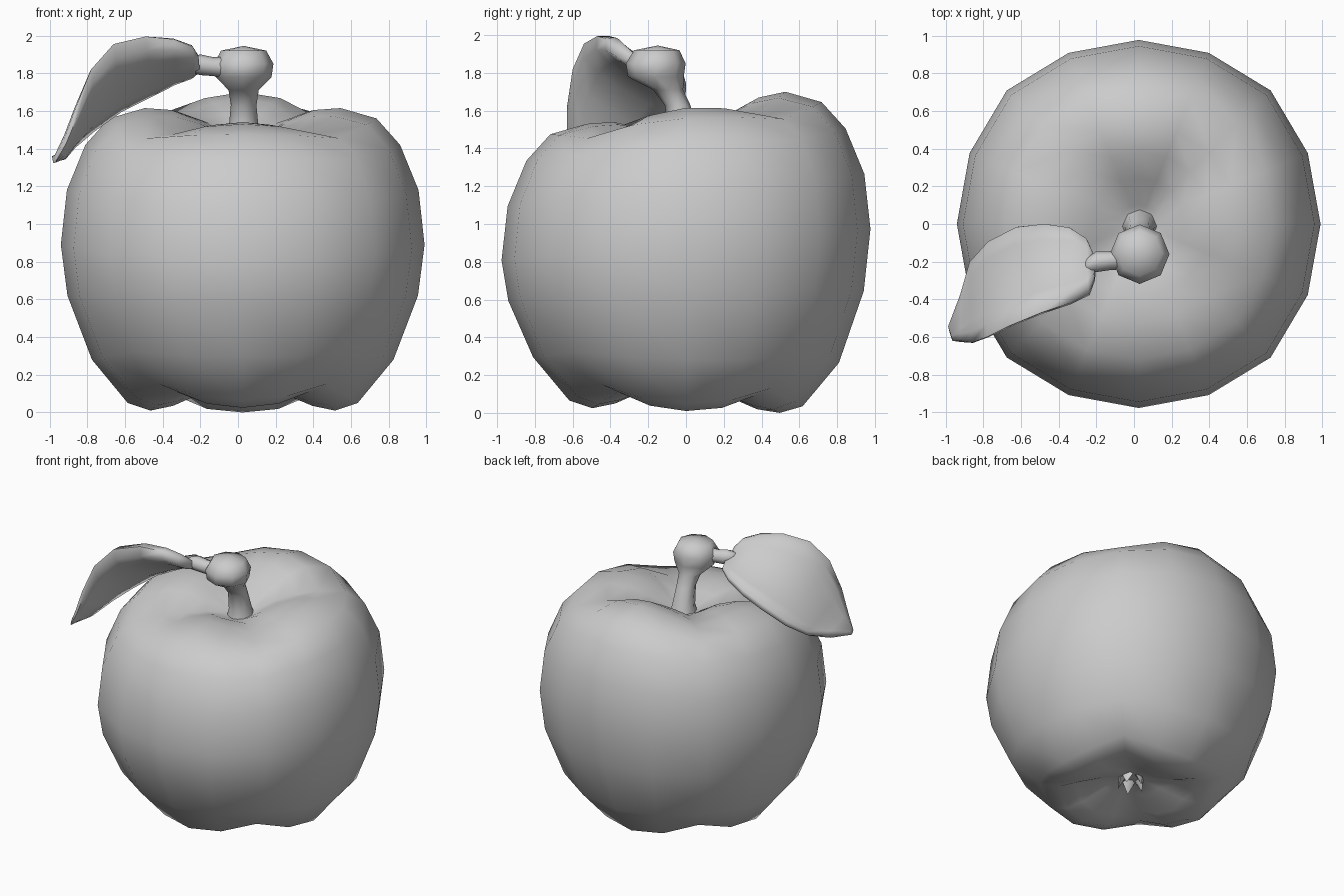
import bpy, bmesh, math
from mathutils import Vector, Matrix

if "Cube" in bpy.data.objects:
    bpy.data.objects.remove(bpy.data.objects["Cube"])


def make_object(name, bm, angle=60):
    bmesh.ops.recalc_face_normals(bm, faces=bm.faces)
    me = bpy.data.meshes.new(name)
    bm.to_mesh(me)
    bm.free()
    ob = bpy.data.objects.new(name, me)
    bpy.context.collection.objects.link(ob)
    bpy.ops.object.select_all(action='DESELECT')
    ob.select_set(True)
    bpy.context.view_layer.objects.active = ob
    bpy.ops.object.shade_smooth_by_angle(angle=math.radians(angle))
    return ob


def skin(bm, rings, caps=False):
    """Bridge consecutive rings; a one-point ring becomes a pole."""
    vs = [[bm.verts.new(p) for p in r] for r in rings]
    for a, b in zip(vs, vs[1:]):
        n = max(len(a), len(b))
        for i in range(n):
            j = (i + 1) % n
            quad = [a[i % len(a)], a[j % len(a)], b[j % len(b)], b[i % len(b)]]
            bm.faces.new(list(dict.fromkeys(quad)))
    if caps:
        bm.faces.new(vs[0])
        bm.faces.new(vs[-1])


def circle(c, r, n):
    if r == 0:
        return [Vector(c)]
    return [Vector((c[0] + r * math.cos(2 * math.pi * i / n),
                    c[1] + r * math.sin(2 * math.pi * i / n), c[2])) for i in range(n)]


# Apple body: radius, height, and height change in the four diagonal grooves
PROFILE = [
    (0, 1.44, 0), (0.10, 1.465, 0), (0.24, 1.55, -0.04), (0.38, 1.605, -0.085),
    (0.52, 1.615, -0.09), (0.71, 1.56, -0.055), (0.835, 1.42, -0.02), (0.933, 1.18, 0),
    (0.965, 0.89, 0), (0.93, 0.62, 0.01), (0.80, 0.28, 0.03), (0.61, 0.05, 0.09),
    (0.49, 0.01, 0.09), (0.37, 0.035, 0.08), (0.2, 0.11, 0.03), (0, 0.17, 0)]
SIDES = 16
groove = [0, 0.25, 1, 0.25]
rings = []
for r, z, dz in PROFILE:
    ring = []
    for i in range(SIDES if r else 1):
        a = 2 * math.pi * i / SIDES
        g = groove[i % 4] if r else 0
        rr = r * (1 + 0.026 * g)
        # the top leans up towards the back
        s = math.sin(a)
        lean = 0.085 * s * abs(s) ** 0.5 * min(r / 0.5, 1) * min(max((z - 0.5) / 0.4, 0), 1)
        low = 0.015 * s if z < 0.3 else 0
        ring.append((0.025 + rr * math.cos(a), 1.012 * rr * s,
                     max(z + dz * g + lean - low, 0)))
    rings.append(ring)
bm = bmesh.new()
skin(bm, rings)
make_object("apple_body", bm, 80)

# Stem leaning forward with a knobbly head
STEM = [
    ((0.03, -0.01, 1.43), 0.10), ((0.03, -0.015, 1.50), 0.08), ((0.03, -0.045, 1.63), 0.068),
    ((0.03, -0.095, 1.71), 0.08), ((0.03, -0.16, 1.78), 0.148), ((0.03, -0.16, 1.85), 0.158),
    ((0.03, -0.155, 1.92), 0.12), ((0.03, -0.15, 1.945), 0)]
bm = bmesh.new()
skin(bm, [circle(c, r, 8) for c, r in STEM])
make_object("stem", bm, 80)

# Leaf stalk
bm = bmesh.new()
stalk = []
for x, y, z, r in [(-0.05, -0.18, 1.83, 0.06), (-0.13, -0.195, 1.835, 0.05),
                   (-0.20, -0.20, 1.845, 0.055), (-0.25, -0.22, 1.845, 0.04),
                   (-0.28, -0.23, 1.845, 0)]:
    stalk.append([(x, y + r * math.cos(k * math.pi / 4), z + r * math.sin(k * math.pi / 4))
                  for k in range(8 if r else 1)])
skin(bm, stalk)
make_object("leaf_stalk", bm, 80)

# Leaf: back edge, front edge and thickness at each station;
# hollow upper face, rounded front lip and belly on the underside
LEAF = [
    ((-0.21, -0.17, 1.82), (-0.21, -0.29, 1.89), 0.05),
    ((-0.25, -0.08, 1.80), (-0.24, -0.37, 1.94), 0.08),
    ((-0.34, -0.02, 1.77), (-0.34, -0.42, 1.98), 0.09),
    ((-0.47, 0.0, 1.705), (-0.49, -0.47, 1.995), 0.10),
    ((-0.62, -0.015, 1.63), (-0.66, -0.54, 1.955), 0.10),
    ((-0.77, -0.09, 1.52), (-0.78, -0.60, 1.82), 0.09),
    ((-0.87, -0.20, 1.435), (-0.86, -0.63, 1.62), 0.08),
    ((-0.92, -0.38, 1.37), (-0.92, -0.62, 1.46), 0.07),
    ((-0.985, -0.55, 1.345), (-0.965, -0.61, 1.36), 0.05)]
DOWN = Vector((0.12, -0.55, -0.80))
ACROSS = 6
rows = []
for back, front, thick in LEAF:
    b, f = Vector(back), Vector(front)
    w = (f - b).length
    top, belly = [], []
    for k in range(ACROSS + 1):
        t = k / ACROSS
        arch = 4 * t * (1 - t)
        top.append(b.lerp(f, 0.04 + 0.86 * t) + DOWN * (0.07 * w * arch - 0.35 * thick))
        u = 0.5 - 0.5 * math.cos(math.pi * t)
        belly.append(b.lerp(f, u) + DOWN * (0.07 * w * arch + 0.6 * thick * math.sqrt(arch)))
    rows.append(top + belly[::-1])
bm = bmesh.new()
skin(bm, rows, caps=True)
make_object("leaf", bm, 80)

# Dried blossom end: five small pointed sepals under the apple
bm = bmesh.new()
for i in range(5):
    m = (Matrix.Translation((0.025, 0, 0.125)) @ Matrix.Rotation(math.radians(72 * i + 30), 4, 'Z')
         @ Matrix.Translation((0.075, 0, 0)) @ Matrix.Rotation(math.radians(165), 4, 'Y')
         @ Matrix.Diagonal((0.45, 1, 1, 1)))
    bmesh.ops.create_cone(bm, cap_ends=True, segments=6, radius1=0.055, radius2=0,
                          depth=0.11, matrix=m)
make_object("blossom_end", bm, 40)
